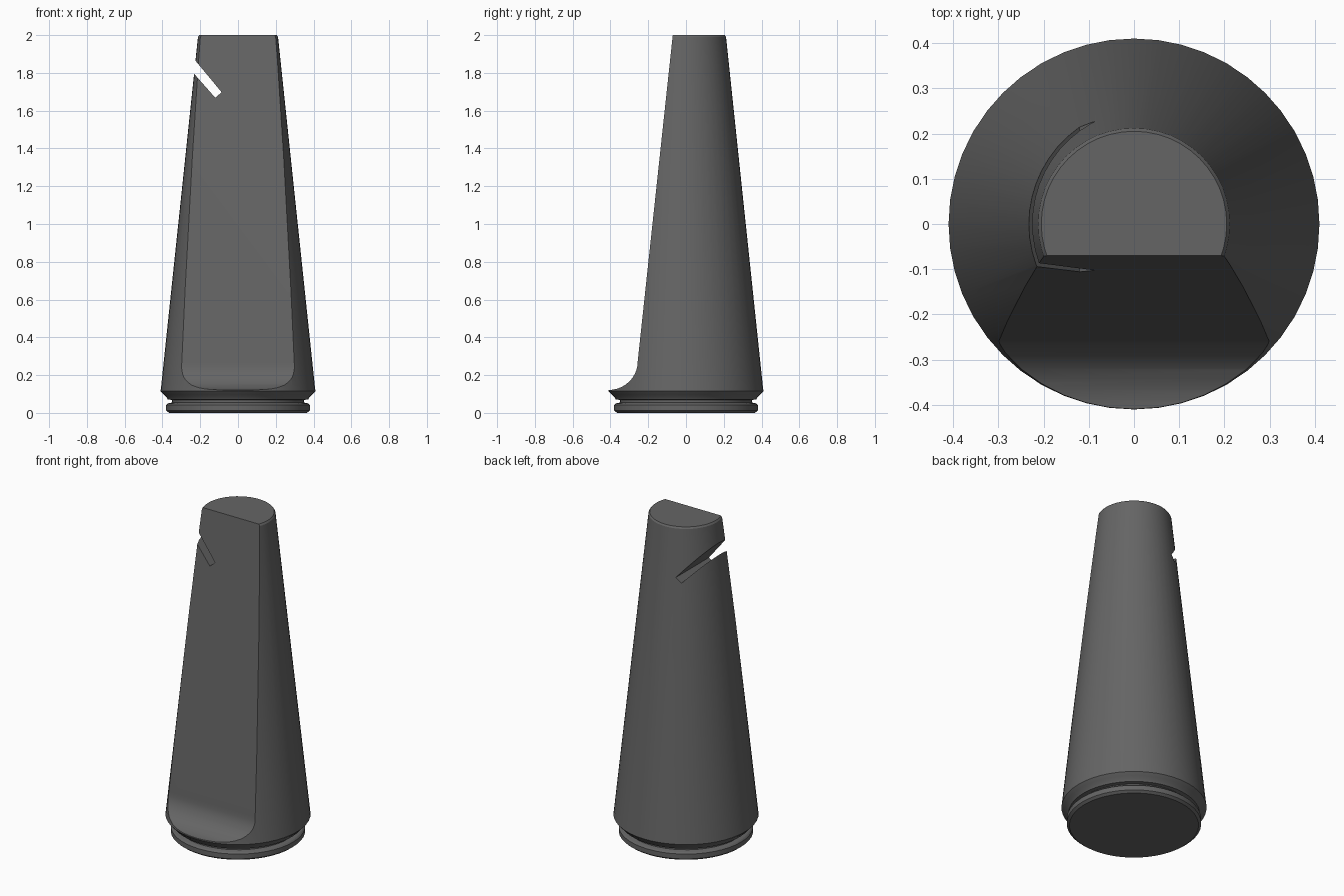
import bpy, bmesh, math

if "Cube" in bpy.data.objects:
    bpy.data.objects.remove(bpy.data.objects["Cube"])

SEG = 48

grey = bpy.data.materials.new("dark grey")
grey.diffuse_color = (0.13, 0.13, 0.13, 1)
grey.use_nodes = True
grey.node_tree.nodes["Principled BSDF"].inputs["Base Color"].default_value = grey.diffuse_color


def new_object(name, bm):
    bmesh.ops.recalc_face_normals(bm, faces=bm.faces[:])
    mesh = bpy.data.meshes.new(name)
    bm.to_mesh(mesh)
    bm.free()
    mesh.materials.append(grey)
    obj = bpy.data.objects.new(name, mesh)
    bpy.context.collection.objects.link(obj)
    return obj


def lathe(name, profile):
    """Solid of revolution from (radius, z) points, capped at both ends."""
    bm = bmesh.new()
    rings = [[bm.verts.new((r * math.cos(2 * math.pi * i / SEG),
                            r * math.sin(2 * math.pi * i / SEG), z))
              for i in range(SEG)] for r, z in profile]
    for a, b in zip(rings, rings[1:]):
        for i in range(SEG):
            j = (i + 1) % SEG
            bm.faces.new((a[i], a[j], b[j], b[i]))
    bm.faces.new(rings[0])
    bm.faces.new(rings[-1])
    return new_object(name, bm)


def prism(name, points):
    """Prism between two vertex loops made from pairs of 3D points."""
    bm = bmesh.new()
    a = [bm.verts.new(p) for p, q in points]
    b = [bm.verts.new(q) for p, q in points]
    n = len(points)
    for i in range(n):
        j = (i + 1) % n
        bm.faces.new((a[i], a[j], b[j], b[i]))
    bm.faces.new(a)
    bm.faces.new(b)
    obj = new_object(name, bm)
    obj.hide_render = True
    return obj


# Tapered body with grooved foot
body = lathe("tapered_body", [
    (0.365, 0.0), (0.38, 0.012), (0.38, 0.042), (0.372, 0.05), (0.35, 0.055),
    (0.35, 0.068), (0.372, 0.072), (0.38, 0.085), (0.395, 0.098),
    (0.41, 0.115), (0.408, 0.13), (0.212, 1.99), (0.205, 2.0)])

# Sloped front flat, swept out to the rim with a concave curve
side = [(-0.059, 2.1), (-0.07, 2.0), (-0.256, 0.27)]
steps = 10
for i in range(1, steps + 1):
    t = math.pi / 2 * i / steps
    side.append((-0.256 - 0.156 * (1 - math.cos(t)), 0.27 - 0.149 * math.sin(t)))
side += [(-0.7, 0.121), (-0.7, 2.1)]
flat = prism("front_flat_cutter", [((-0.7, y, z), (0.7, y, z)) for y, z in side])

# Diagonal slot through the left side near the top
slot_xz = [(-0.12, 1.668), (-0.087, 1.698), (-0.371, 2.04), (-0.403, 1.988)]
slot = prism("slot_cutter", [((x, -0.7, z), (x, 0.7, z)) for x, z in slot_xz])

for cutter in (flat, slot):
    mod = body.modifiers.new(cutter.name, 'BOOLEAN')
    mod.operation = 'DIFFERENCE'
    mod.solver = 'EXACT'
    mod.object = cutter

# Bake the cuts and drop the helpers
deps = bpy.context.evaluated_depsgraph_get()
mesh = bpy.data.meshes.new_from_object(body.evaluated_get(deps))
body.modifiers.clear()
body.data = mesh
for cutter in (flat, slot):
    bpy.data.objects.remove(cutter)

bpy.context.view_layer.objects.active = body
body.select_set(True)
bpy.ops.object.shade_smooth_by_angle(angle=math.radians(25))
